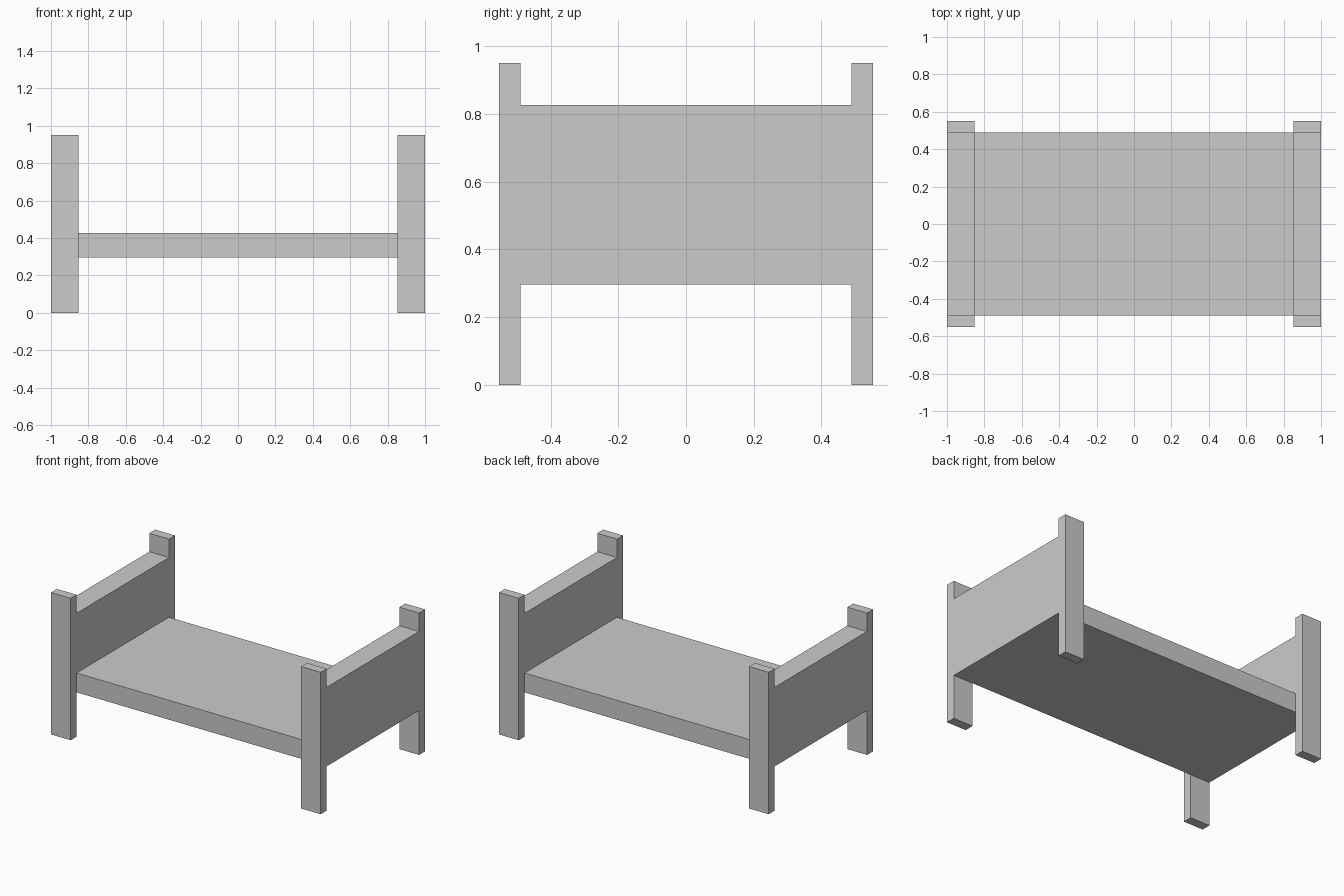
import bpy, bmesh

if "Cube" in bpy.data.objects:
    bpy.data.objects.remove(bpy.data.objects["Cube"])

POST_X = 0.854   # inner x of posts and boards
SIDE_Y = 0.489   # where posts meet the frame
OUT_Y = 0.552
BASE_Z, DECK_Z, BOARD_Z, POST_Z = 0.297, 0.427, 0.827, 0.951


def extrude_profile(name, points, y0, y1):
    """Extrude an (x, z) outline along y."""
    bm = bmesh.new()
    face = bm.faces.new([bm.verts.new((x, y0, z)) for x, z in points])
    ext = bmesh.ops.extrude_face_region(bm, geom=[face], use_keep_orig=True)
    verts = [g for g in ext["geom"] if isinstance(g, bmesh.types.BMVert)]
    bmesh.ops.translate(bm, verts=verts, vec=(0, y1 - y0, 0))
    bmesh.ops.recalc_face_normals(bm, faces=bm.faces)
    mesh = bpy.data.meshes.new(name)
    bm.to_mesh(mesh)
    bm.free()
    obj = bpy.data.objects.new(name, mesh)
    bpy.context.collection.objects.link(obj)
    return obj


# Headboard, deck and footboard as one U-shaped section
half = [(1, BASE_Z), (1, BOARD_Z), (POST_X, BOARD_Z), (POST_X, DECK_Z)]
outline = half + [(-x, z) for x, z in reversed(half)]
extrude_profile("bed_frame", outline, -SIDE_Y, SIDE_Y)

# Four corner posts, mirrored from one
post = extrude_profile(
    "corner_posts",
    [(POST_X, 0), (1, 0), (1, POST_Z), (POST_X, POST_Z)],
    -OUT_Y, -SIDE_Y)
mirror = post.modifiers.new("mirror", 'MIRROR')
mirror.use_axis = (True, True, False)
